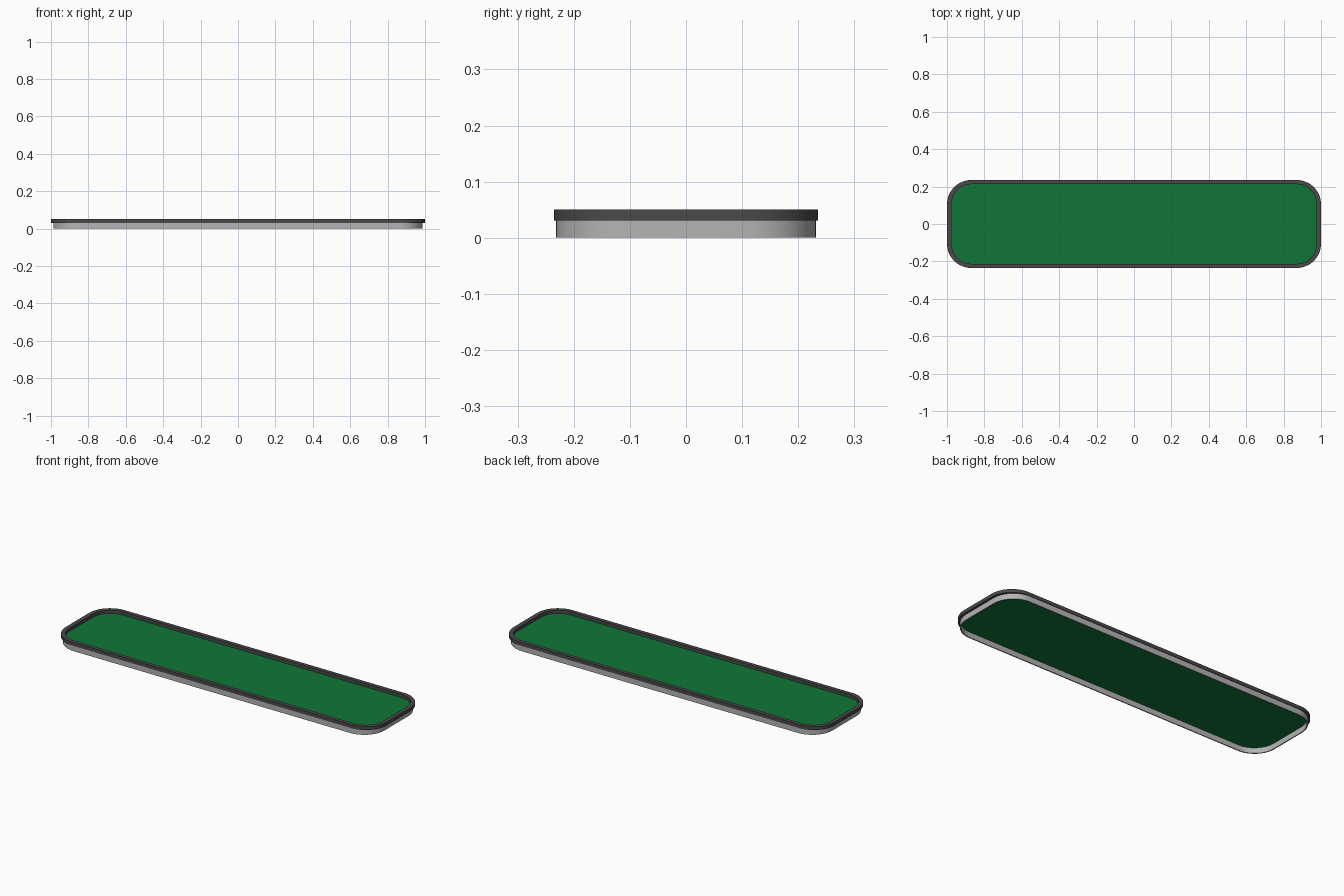
import bpy, bmesh, math

if "Cube" in bpy.data.objects:
    bpy.data.objects.remove(bpy.data.objects["Cube"])


def material(name, rgb):
    m = bpy.data.materials.new(name)
    m.diffuse_color = (*rgb, 1)
    m.use_nodes = True
    m.node_tree.nodes["Principled BSDF"].inputs["Base Color"].default_value = m.diffuse_color
    return m


dark = material("dark grey rim", (0.07, 0.066, 0.066))
grey = material("light grey wall", (0.46, 0.46, 0.46))
green = material("green panel", (0.005, 0.18, 0.04))


def outline(hx, hy, r, n=12):
    # rounded rectangle, counter-clockwise
    pts = []
    for q, (sx, sy) in enumerate([(1, 1), (-1, 1), (-1, -1), (1, -1)]):
        for i in range(n + 1):
            a = math.pi / 2 * (q + i / n)
            pts.append((sx * (hx - r) + r * math.cos(a),
                        sy * (hy - r) + r * math.sin(a)))
    return pts


def finish(bm, name, mat):
    bmesh.ops.recalc_face_normals(bm, faces=bm.faces[:])
    me = bpy.data.meshes.new(name)
    bm.to_mesh(me)
    bm.free()
    me.materials.append(mat)
    ob = bpy.data.objects.new(name, me)
    bpy.context.collection.objects.link(ob)
    bpy.ops.object.select_all(action='DESELECT')
    ob.select_set(True)
    bpy.context.view_layer.objects.active = ob
    bpy.ops.object.shade_smooth_by_angle(angle=math.radians(35))
    return ob


def ring(name, outer, inner, z0, z1, mat):
    # closed frame with a rectangular cross-section
    bm = bmesh.new()
    loops = [[bm.verts.new((x, y, z)) for x, y in outline(*s)]
             for s, z in ((outer, z0), (outer, z1), (inner, z1), (inner, z0))]
    n = len(loops[0])
    for k in range(4):
        a, b = loops[k], loops[(k + 1) % 4]
        for i in range(n):
            j = (i + 1) % n
            bm.faces.new((a[i], a[j], b[j], b[i]))
    return finish(bm, name, mat)


# Raised border around the top
ring("rim", (1.0, 0.235, 0.13), (0.976, 0.213, 0.108), 0.031, 0.05, dark)
# Recessed skirt below the rim, open underneath
ring("lower_wall", (0.987, 0.232, 0.127), (0.981, 0.226, 0.121), 0.0, 0.0315, grey)

# Thin flat panel set inside the frame
bm = bmesh.new()
face = bm.faces.new([bm.verts.new((x, y, 0.0300)) for x, y in outline(0.983, 0.228, 0.123)])
ext = bmesh.ops.extrude_face_region(bm, geom=[face])
for v in ext["geom"]:
    if isinstance(v, bmesh.types.BMVert):
        v.co.z += 0.002
finish(bm, "inner_panel", green)
